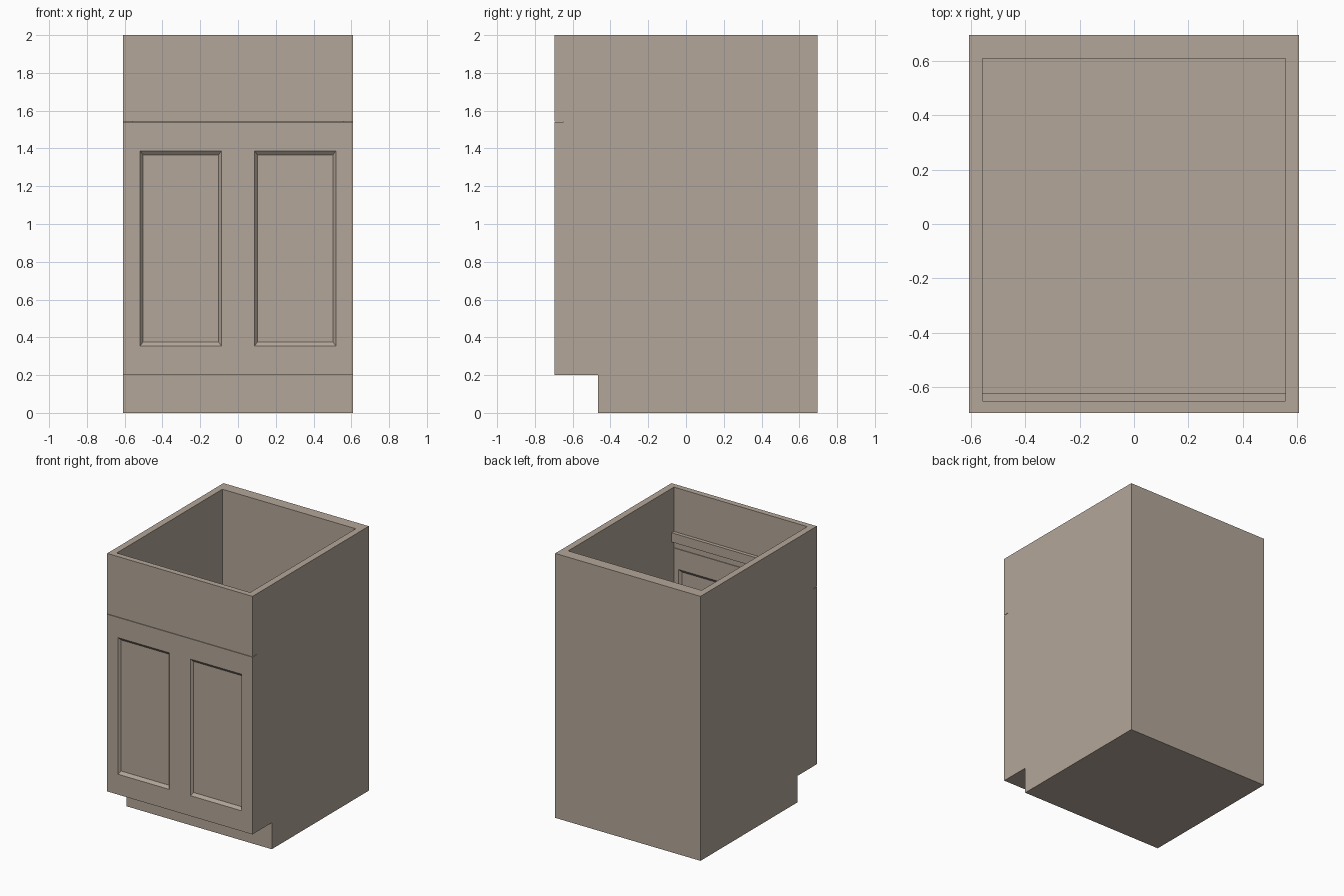
import bpy

if "Cube" in bpy.data.objects:
    bpy.data.objects.remove(bpy.data.objects["Cube"])

X, Y, TOP = 0.608, 0.695, 2.0
INNER_X, INNER_FRONT, INNER_BACK = 0.558, -0.652, 0.61

FACES = [(0, 3, 2, 1), (4, 5, 6, 7), (0, 1, 5, 4), (1, 2, 6, 5), (2, 3, 7, 6), (3, 0, 4, 7)]

# warm grey-brown paint
paint = bpy.data.materials.new("warm_grey_paint")
paint.diffuse_color = (0.45, 0.38, 0.316, 1)
paint.use_nodes = True
paint.node_tree.nodes["Principled BSDF"].inputs["Base Color"].default_value = paint.diffuse_color


def make(name, verts, faces):
    me = bpy.data.meshes.new(name)
    me.from_pydata(verts, [], faces)
    me.materials.append(paint)
    ob = bpy.data.objects.new(name, me)
    bpy.context.collection.objects.link(ob)
    return ob


def box(name, x0, x1, y0, y1, z0, z1):
    v = [(x, y, z) for z in (z0, z1) for x, y in ((x0, y0), (x1, y0), (x1, y1), (x0, y1))]
    return make(name, v, FACES)


def frustum(name, x0, x1, z0, z1, ya, yb, grow_a, grow_b):
    """Tapered block along y, enlarged by a margin at each end (ya < yb)."""
    v = []
    for y, (gx, gz) in ((ya, grow_a), (yb, grow_b)):
        v += [(x0 - gx, y, z0 - gz), (x1 + gx, y, z0 - gz),
              (x1 + gx, y, z1 + gz), (x0 - gx, y, z1 + gz)]
    return make(name, v, [tuple(reversed(f)) for f in FACES])


def cut(target, cutter):
    cutter.hide_render = True
    m = target.modifiers.new("cut", 'BOOLEAN')
    m.operation = 'DIFFERENCE'
    m.solver = 'EXACT'
    m.object = cutter
    bpy.context.view_layer.objects.active = target
    bpy.ops.object.modifier_apply(modifier=m.name)
    bpy.data.objects.remove(cutter)


# cabinet body: side profile with toe kick, extruded across the width
profile = [(-0.465, 0), (Y, 0), (Y, TOP), (-Y, TOP), (-Y, 0.2), (-0.465, 0.2)]
n = len(profile)
verts = [(x, y, z) for x in (-X, X) for y, z in profile]
faces = [tuple(reversed(range(n))), tuple(range(n, 2 * n))]
faces += [(i, (i + 1) % n, (i + 1) % n + n, i + n) for i in range(n)]
body = make("cabinet_body", verts, faces)

# open interior
cut(body, box("interior", -INNER_X, INNER_X, INNER_FRONT, INNER_BACK, 0.25, 2.1))

# slit between drawer front and doors
cut(body, box("front_slit", -0.7, 0.7, -0.8, -0.648, 1.540, 1.543))

# bevelled door panels, recessed on the outside and the inside
for cx in (-0.303, 0.303):
    x0, x1, z0, z1 = cx - 0.2, cx + 0.2, 0.375, 1.366
    cut(body, frustum("panel_front", x0, x1, z0, z1, -0.713, -0.677, (0.03, 0.042), (0, 0)))
    cut(body, frustum("panel_back", x0, x1, z0, z1, -0.669, -0.635, (0, 0), (0.03, 0.042)))

# inner cross rail behind the drawer front
box("cross_rail", -INNER_X, INNER_X, INNER_FRONT, -0.625, 1.595, 1.665)
